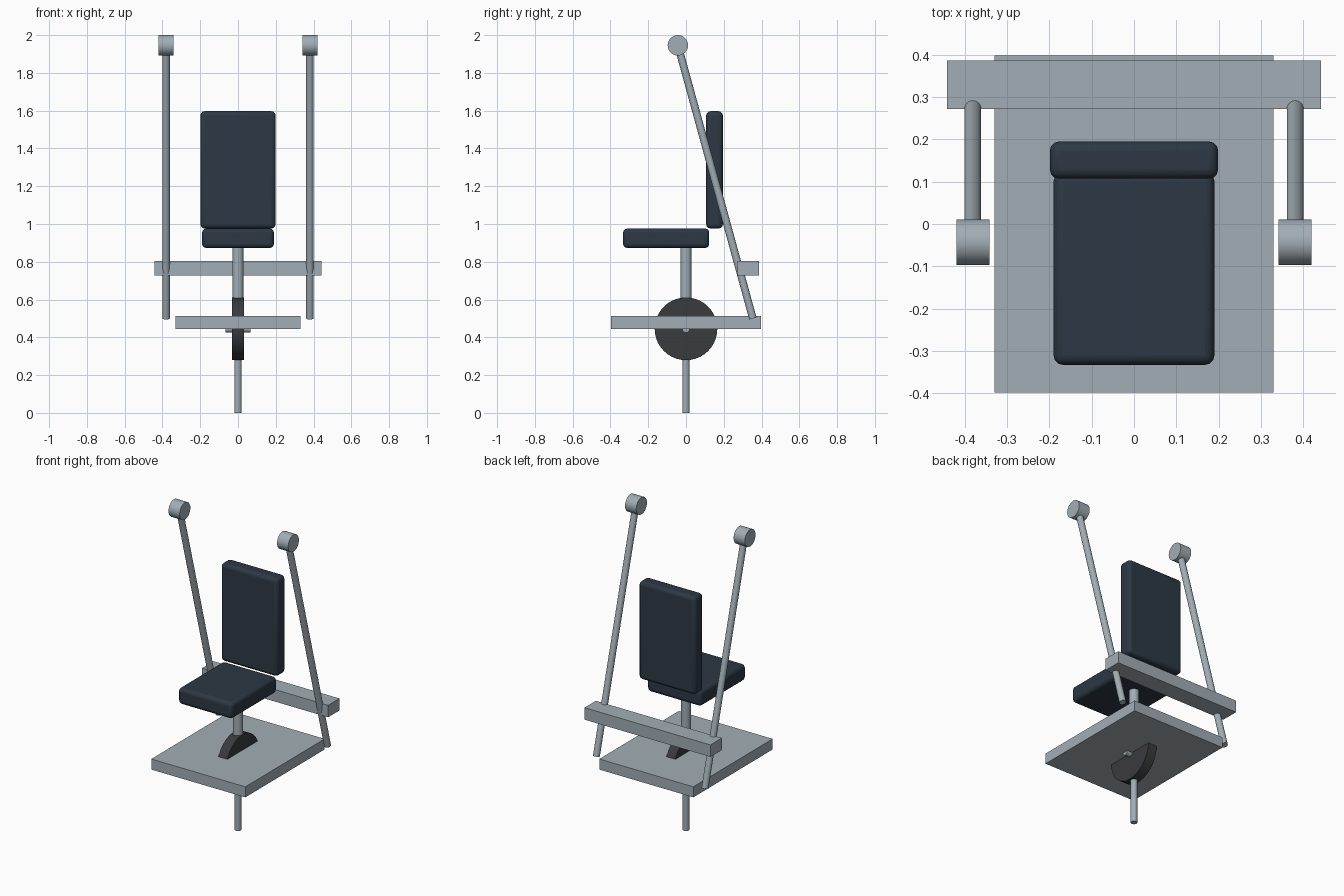
import bpy, math
from mathutils import Vector

if "Cube" in bpy.data.objects:
    bpy.data.objects.remove(bpy.data.objects["Cube"])


def material(name, colour):
    m = bpy.data.materials.new(name)
    m.diffuse_color = (*colour, 1)
    m.use_nodes = True
    m.node_tree.nodes["Principled BSDF"].inputs["Base Color"].default_value = m.diffuse_color
    return m


steel = material("steel", (0.36, 0.42, 0.46))
cushion = material("cushion", (0.026, 0.04, 0.058))
rubber = material("rubber", (0.04, 0.043, 0.048))


def finish(name, mat):
    o = bpy.context.object
    o.name = name
    o.data.materials.append(mat)
    return o


def box(name, lo, hi, mat, bevel=0):
    lo, hi = Vector(lo), Vector(hi)
    bpy.ops.mesh.primitive_cube_add(size=1, location=(lo + hi) / 2)
    o = finish(name, mat)
    o.scale = hi - lo
    bpy.ops.object.transform_apply(location=False, rotation=False, scale=True)
    if bevel:
        b = o.modifiers.new("bevel", 'BEVEL')
        b.width, b.segments = bevel, 3
        bpy.ops.object.shade_smooth_by_angle(angle=math.radians(40))
    return o


def rod(name, a, b, radius, mat, sides=32):
    a, b = Vector(a), Vector(b)
    bpy.ops.mesh.primitive_cylinder_add(vertices=sides, radius=radius,
                                        depth=(b - a).length, location=(a + b) / 2)
    o = finish(name, mat)
    o.rotation_euler = (b - a).to_track_quat('Z', 'Y').to_euler()
    bpy.ops.object.shade_smooth_by_angle(angle=math.radians(30))
    return o


# Platform and rear crossbar
box("platform", (-0.33, -0.398, 0.445), (0.33, 0.398, 0.512), steel)
box("rear_crossbar", (-0.442, 0.272, 0.727), (0.442, 0.386, 0.803), steel)

# Cushions
box("seat", (-0.19, -0.333, 0.873), (0.19, 0.123, 0.976), cushion, 0.022)
box("backrest", (-0.199, 0.107, 0.976), (0.199, 0.195, 1.597), cushion, 0.022)

# Central posts, wheel and axle
rod("seat_post", (0, 0, 0.55), (0, 0, 0.89), 0.029, steel)
rod("ground_post", (0, 0, 0), (0, 0, 0.32), 0.019, steel)
rod("wheel", (-0.031, 0, 0.445), (0.031, 0, 0.445), 0.166, rubber, 40)
rod("axle", (-0.066, 0, 0.445), (0.066, 0, 0.445), 0.02, steel)

# Slanted side rods with end drums
for side, s in (("left", -1), ("right", 1)):
    rod(side + "_rod", (s * 0.381, 0.354, 0.5), (s * 0.381, -0.043, 1.946), 0.02, steel)
    rod(side + "_drum", (s * 0.342, -0.043, 1.946), (s * 0.42, -0.043, 1.946), 0.054, steel)
